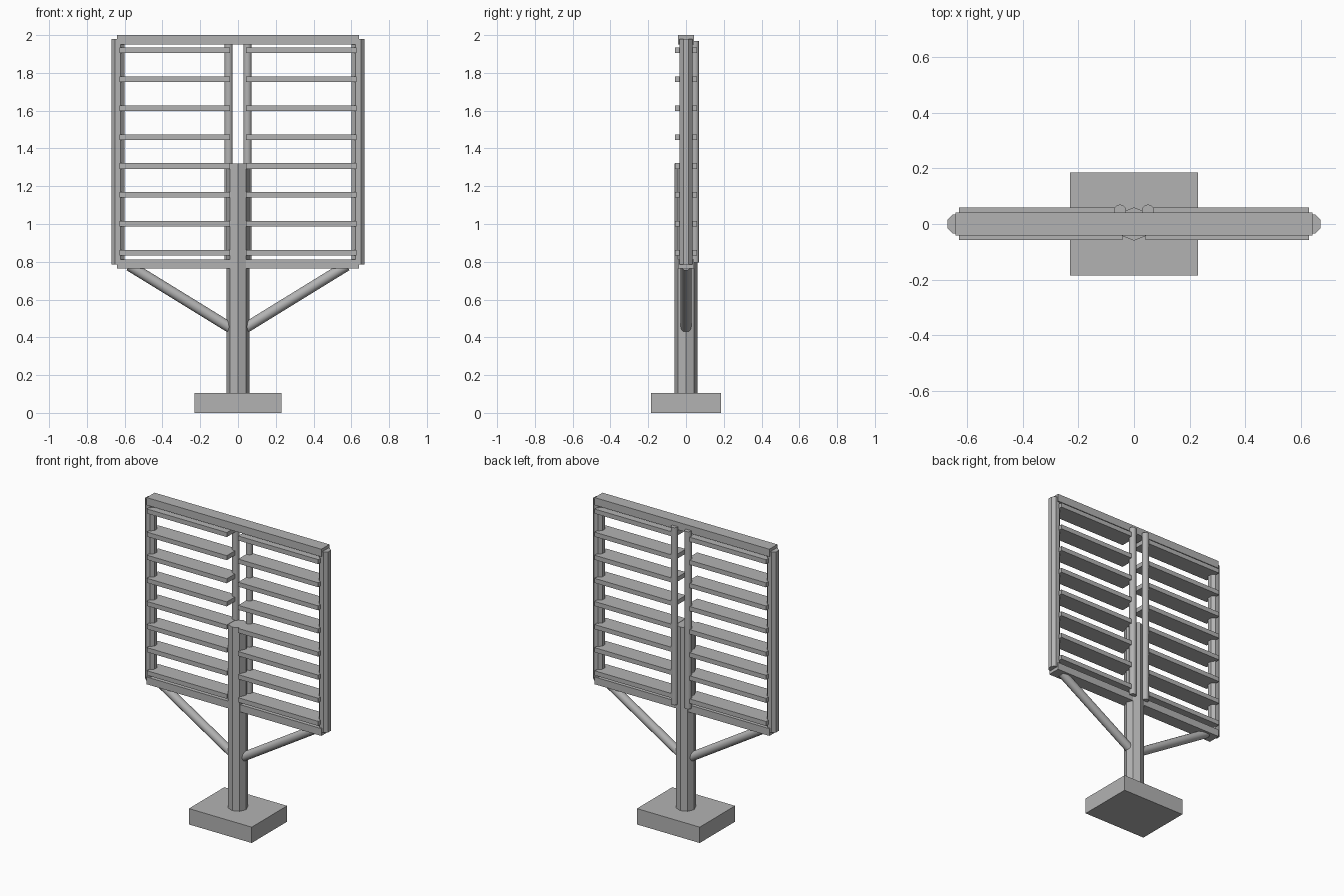
import bpy
from math import pi
from mathutils import Vector

cube = bpy.data.objects.get("Cube")
if cube:
    bpy.data.objects.remove(cube, do_unlink=True)

# Single grey metal colour
grey = bpy.data.materials.new("grey_metal")
grey.use_nodes = True
color = (0.45, 0.45, 0.45, 1)
grey.diffuse_color = color
grey.node_tree.nodes["Principled BSDF"].inputs["Base Color"].default_value = color


def finish(name):
    ob = bpy.context.object
    ob.name = name
    ob.data.materials.append(grey)
    return ob


def box(name, center, size):
    bpy.ops.mesh.primitive_cube_add(size=1, location=center)
    ob = finish(name)
    ob.scale = size
    bpy.ops.object.transform_apply(location=False, rotation=False, scale=True)
    return ob


def rod(name, start, end, radius, sides, turn=0.0):
    a, b = Vector(start), Vector(end)
    bpy.ops.mesh.primitive_cylinder_add(vertices=sides, radius=radius,
                                        depth=(b - a).length, location=(a + b) / 2)
    ob = finish(name)
    if turn:
        ob.rotation_euler.z = turn
        bpy.ops.object.transform_apply(location=False, rotation=True, scale=False)
    ob.rotation_euler = (b - a).to_track_quat('Z', 'Y').to_euler() if a.x != b.x else (0, 0, 0)
    return ob


# Foot and central octagonal post
box("base_block", (0, 0, 0.0525), (0.46, 0.37, 0.105))
rod("center_post", (0, 0, 0.1), (0, 0, 1.32), 0.06, 8)

# Horizontal frame beams
box("top_beam", (0, 0, 1.975), (1.28, 0.084, 0.05))
box("bottom_beam", (0, 0, 0.788), (1.28, 0.084, 0.048))

for side, s in (("left", 1), ("right", -1)):
    # Outer upright, thin inner pole behind the slats, diagonal brace
    rod(side + "_upright", (s * 0.636, 0, 0.785), (s * 0.636, 0, 1.98), 0.037, 8, pi / 8)
    pole = rod(side + "_back_pole", (s * 0.05, 0.048, 0.795), (s * 0.05, 0.048, 1.97), 0.022, 12)
    bpy.ops.object.shade_smooth_by_angle(angle=pi / 5)
    rod(side + "_brace", (s * 0.04, 0, 0.45), (s * 0.575, 0, 0.779), 0.028, 12)
    bpy.ops.object.shade_smooth_by_angle(angle=pi / 5)
    # Louvre slats
    for i in range(8):
        box(f"{side}_slat_{i + 1}", (s * 0.335, 0.001, 0.848 + i * 0.153), (0.586, 0.117, 0.03))
